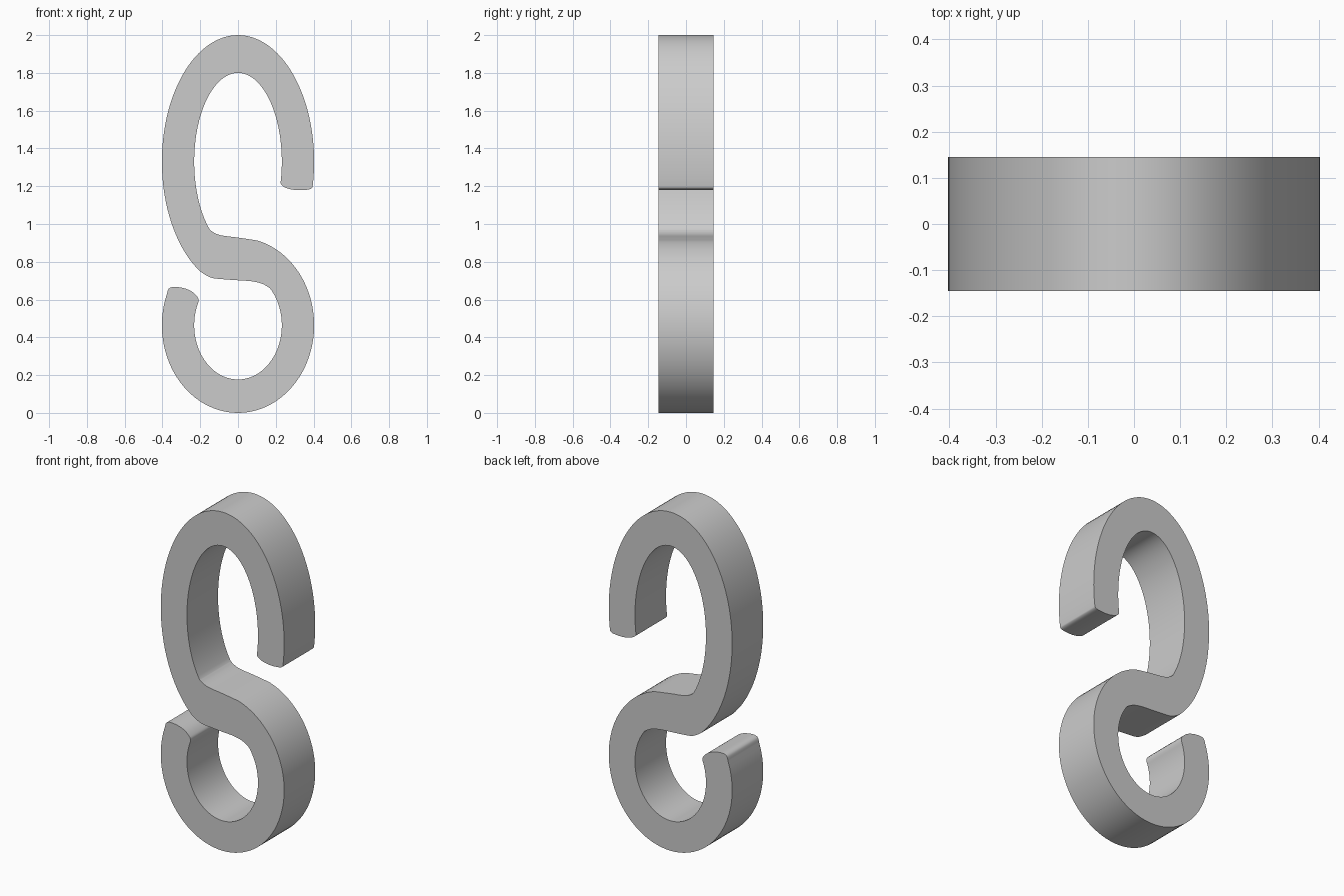
import bpy, bmesh, math
from mathutils import Vector

cube = bpy.data.objects.get("Cube")
if cube:
    bpy.data.objects.remove(cube, do_unlink=True)

HALF_DEPTH = 0.145
OUTER, INNER = 0.403, 0.232      # half widths of both loops
TOP_Z, LOW_Z = 1.33, 0.464       # loop centres


def arc(rx, rz, cz, start, end, steps=72):
    """Points on an ellipse between two angles in degrees."""
    angles = [math.radians(start + (end - start) * i / steps) for i in range(steps + 1)]
    return [Vector((rx * math.cos(a), cz + rz * math.sin(a))) for a in angles]


def blend(before, points, after, steps=6):
    """Smooth curve through points, joining the two neighbouring arcs."""
    pts = [before] + [Vector(p) for p in points] + [after]
    pts = [pts[0]] + pts + [pts[-1]]
    curve = []
    for a, b, c, d in zip(pts, pts[1:], pts[2:], pts[3:]):
        for i in range(steps):
            t = i / steps
            curve.append(0.5 * (2 * b + (c - a) * t + (2 * a - 5 * b + 4 * c - d) * t * t
                                + (3 * b - a - 3 * c + d) * t ** 3))
    return curve[1:]


# Four elliptical edges of the hook
top_outer = arc(OUTER, 0.67, TOP_Z, -11, 240)
low_inner = arc(INNER, 0.287, LOW_Z, 43, -206)
low_outer = arc(OUTER, 0.464, LOW_Z, 159, 435)
top_inner = arc(INNER, 0.47, TOP_Z, 230, -13)

# Waist edges and rounded tips that link them
waist_under = blend(top_outer[-1], [(-0.165, 0.726), (-0.13, 0.713), (-0.07, 0.707),
                                    (0, 0.702), (0.07, 0.697), (0.127, 0.684)], low_inner[0])
low_tip = blend(low_inner[-1], [(-0.213, 0.612), (-0.244, 0.642), (-0.286, 0.66),
                                (-0.34, 0.667), (-0.367, 0.657)], low_outer[0])
waist_over = blend(low_outer[-1], [(0, 0.928), (-0.085, 0.939), (-0.125, 0.953)], top_inner[0])
top_tip = blend(top_inner[-1], [(0.23, 0.207 + 1), (0.26, 1.189), (0.313, 1.179),
                                (0.37, 1.182), (0.391, 1.19)], top_outer[0])

outline = (top_outer + waist_under + low_inner + low_tip
           + low_outer + waist_over + top_inner + top_tip)

# Extrude the outline through the depth
bm = bmesh.new()
face = bm.faces.new([bm.verts.new((p.x, -HALF_DEPTH, p.y)) for p in outline])
grown = bmesh.ops.extrude_face_region(bm, geom=[face])["geom"]
bmesh.ops.translate(bm, vec=(0, 2 * HALF_DEPTH, 0),
                    verts=[g for g in grown if isinstance(g, bmesh.types.BMVert)])
bmesh.ops.recalc_face_normals(bm, faces=bm.faces)
bmesh.ops.triangulate(bm, faces=[f for f in bm.faces if len(f.verts) > 4])
mesh = bpy.data.meshes.new("s_hook")
bm.to_mesh(mesh)
bm.free()

hook = bpy.data.objects.new("s_hook", mesh)
bpy.context.collection.objects.link(hook)

# Plain grey finish
grey = bpy.data.materials.new("light_grey")
grey.use_nodes = True
color = (0.6, 0.6, 0.6, 1)
grey.diffuse_color = color
grey.node_tree.nodes["Principled BSDF"].inputs["Base Color"].default_value = color
mesh.materials.append(grey)

bpy.ops.object.select_all(action="DESELECT")
hook.select_set(True)
bpy.context.view_layer.objects.active = hook
bpy.ops.object.shade_smooth_by_angle(angle=math.radians(35))
